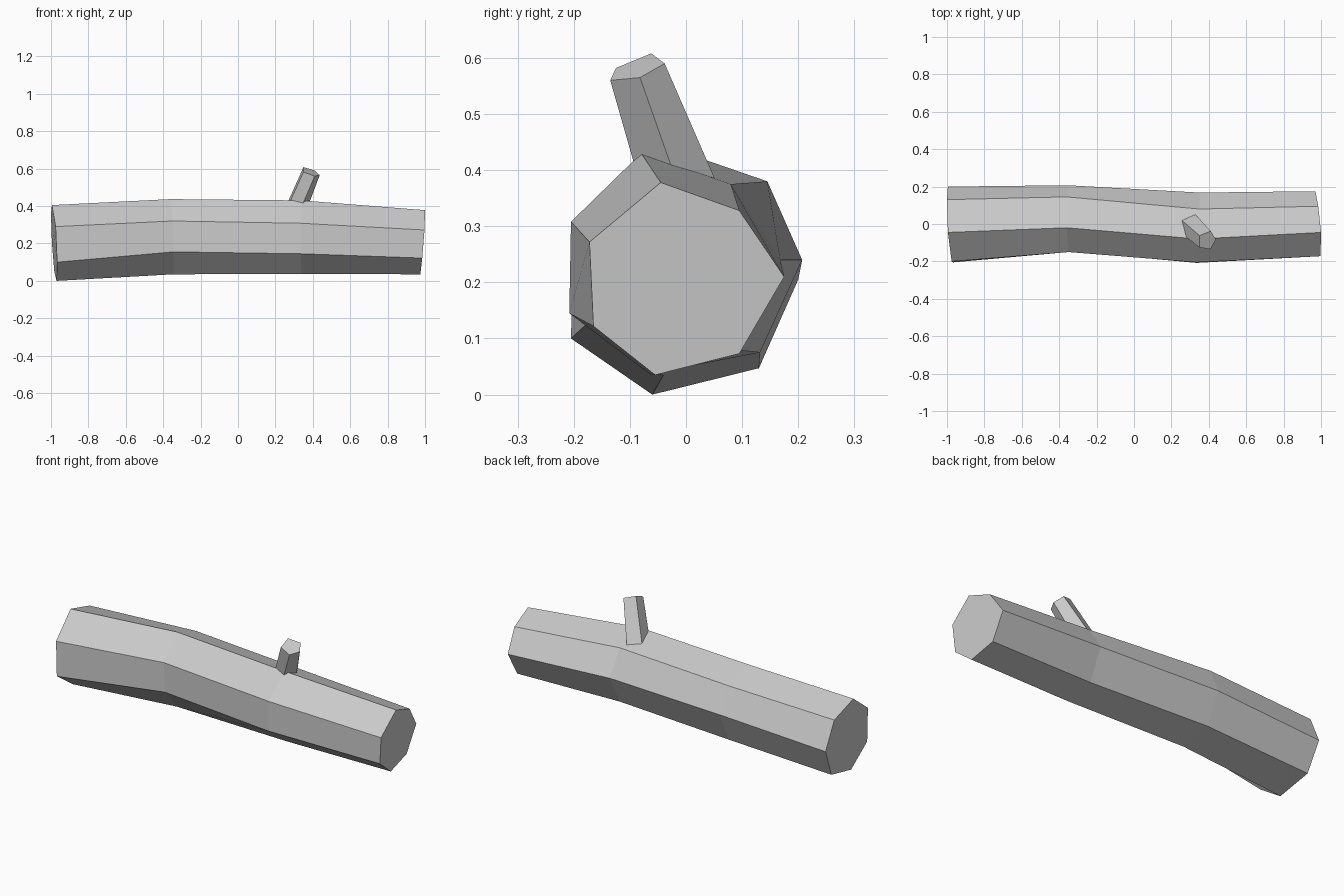
import bpy, bmesh

grey = bpy.data.materials.new("weathered grey")
grey.diffuse_color = (0.6, 0.6, 0.6, 1)


def loft(name, rings):
    """Skin a closed, capped tube through matching rings of points."""
    bm = bmesh.new()
    loops = [[bm.verts.new(p) for p in ring] for ring in rings]
    n = len(loops[0])
    for a, b in zip(loops, loops[1:]):
        for i in range(n):
            j = (i + 1) % n
            bm.faces.new((a[i], a[j], b[j], b[i]))
    bm.faces.new(loops[0])
    bm.faces.new(loops[-1])
    bmesh.ops.recalc_face_normals(bm, faces=bm.faces)
    mesh = bpy.data.meshes.new(name)
    bm.to_mesh(mesh)
    bm.free()
    mesh.materials.append(grey)
    obj = bpy.data.objects.new(name, mesh)
    bpy.context.collection.objects.link(obj)
    return obj


# Log: four irregular seven-sided rings, from the left end to the right end
loft("log", [
    [(-0.995, -0.045, 0.405), (-1.0, 0.13, 0.355), (-0.995, 0.20, 0.205),
     (-0.982, 0.13, 0.047), (-0.97, -0.06, 0.0), (-0.967, -0.205, 0.10),
     (-0.975, -0.20, 0.29)],
    [(-0.36, -0.02, 0.437), (-0.36, 0.145, 0.38), (-0.355, 0.207, 0.24),
     (-0.35, 0.132, 0.075), (-0.345, -0.04, 0.035), (-0.345, -0.145, 0.155),
     (-0.35, -0.15, 0.32)],
    [(0.34, -0.08, 0.43), (0.35, 0.08, 0.375), (0.35, 0.168, 0.24),
     (0.345, 0.085, 0.08), (0.34, -0.065, 0.037), (0.335, -0.208, 0.145),
     (0.335, -0.205, 0.308)],
    [(1.0, -0.045, 0.378), (0.985, 0.095, 0.328), (0.97, 0.175, 0.21),
     (0.967, 0.095, 0.073), (0.975, -0.055, 0.035), (0.985, -0.165, 0.122),
     (0.997, -0.172, 0.272)],
])

# Branch stub: tapered five-sided peg leaning forward, rooted in the log
loft("branch_stub", [
    [(0.25, 0.025, 0.385), (0.32, 0.06, 0.365), (0.365, -0.015, 0.375),
     (0.335, -0.085, 0.385), (0.265, -0.06, 0.395)],
    [(0.35, -0.062, 0.608), (0.41, -0.038, 0.59), (0.437, -0.082, 0.565),
     (0.41, -0.135, 0.56), (0.35, -0.125, 0.582)],
])
